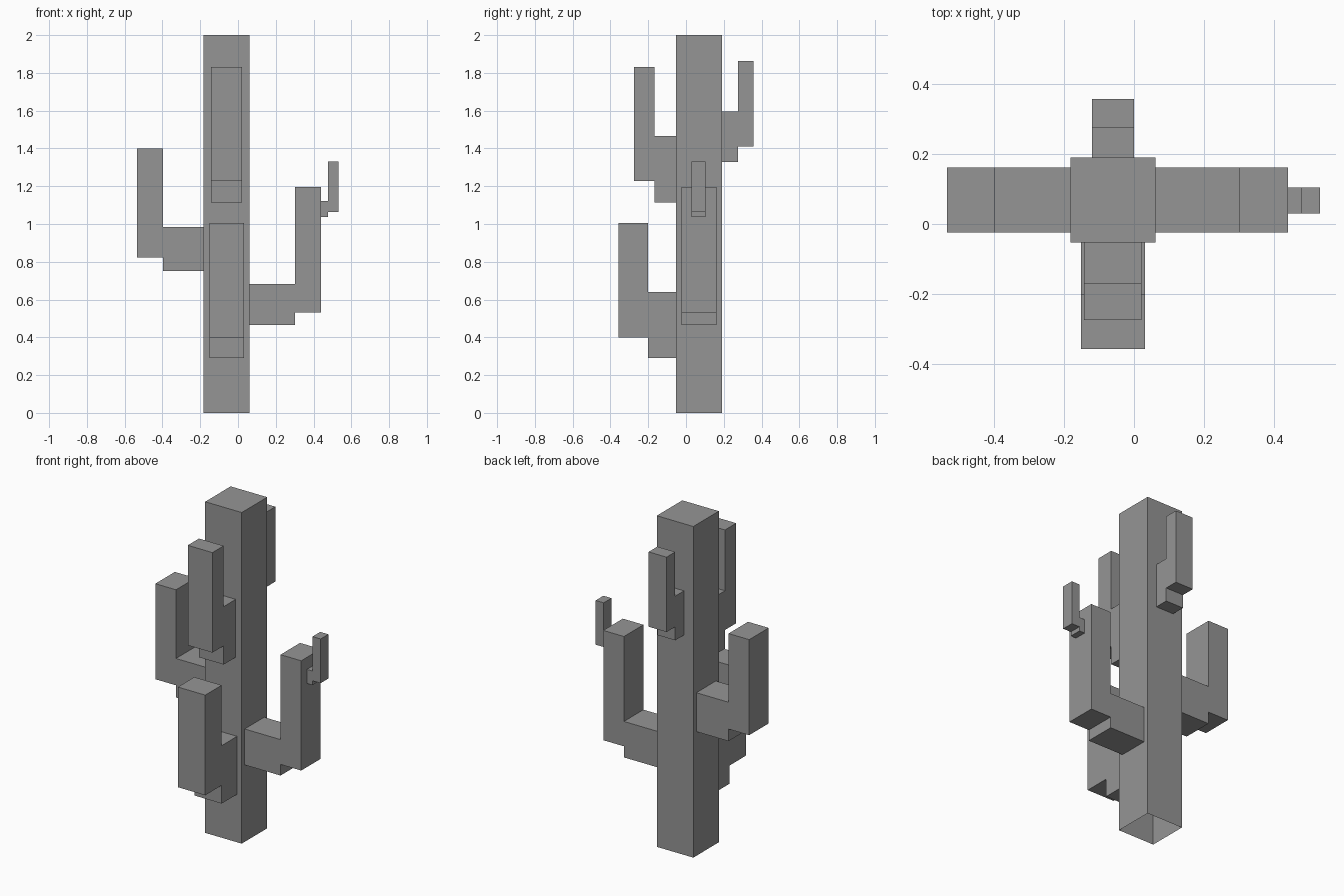
import bpy
import bmesh
from mathutils import Vector

cube = bpy.data.objects.get("Cube")
if cube:
    bpy.data.objects.remove(cube, do_unlink=True)

# One plain grey for the whole plant
GREY = (0.3, 0.3, 0.3, 1.0)
grey = bpy.data.materials.new("stone grey")
grey.use_nodes = True
grey.diffuse_color = GREY
grey.node_tree.nodes["Principled BSDF"].inputs["Base Color"].default_value = GREY


def finish(name, bm):
    bmesh.ops.recalc_face_normals(bm, faces=bm.faces)
    mesh = bpy.data.meshes.new(name)
    bm.to_mesh(mesh)
    bm.free()
    mesh.materials.append(grey)
    obj = bpy.data.objects.new(name, mesh)
    bpy.context.collection.objects.link(obj)
    return obj


def trunk(name, x, y, z):
    """Square column, open underneath."""
    bm = bmesh.new()
    base = bm.faces.new([bm.verts.new((a, b, z[0])) for a, b in
                         ((x[0], y[0]), (x[1], y[0]), (x[1], y[1]), (x[0], y[1]))])
    top = bmesh.ops.extrude_face_region(bm, geom=[base], use_keep_orig=True)
    verts = [v for v in top["geom"] if isinstance(v, bmesh.types.BMVert)]
    bmesh.ops.translate(bm, verts=verts, vec=(0, 0, z[1] - z[0]))
    bmesh.ops.delete(bm, geom=[base], context='FACES_ONLY')
    return finish(name, bm)


def arm(name, axis, reach, stub, upright, width):
    """Stepped L profile along axis, extruded sideways across width.
    reach: root, elbow and tip; stub and upright: bottom and top heights."""
    root, elbow, tip = reach
    profile = [(root, stub[0]), (elbow, stub[0]), (elbow, upright[0]),
               (tip, upright[0]), (tip, upright[1]), (elbow, upright[1]),
               (elbow, stub[1]), (root, stub[1])]
    along_x = axis == "x"
    bm = bmesh.new()
    side = bm.faces.new([bm.verts.new((d, width[0], z) if along_x else (width[0], d, z))
                         for d, z in profile])
    far = bmesh.ops.extrude_face_region(bm, geom=[side], use_keep_orig=True)
    verts = [v for v in far["geom"] if isinstance(v, bmesh.types.BMVert)]
    span = width[1] - width[0]
    bmesh.ops.translate(bm, verts=verts,
                        vec=Vector((0, span, 0) if along_x else (span, 0, 0)))
    return finish(name, bm)


# Main column
trunk("trunk", (-0.182, 0.062), (-0.053, 0.19), (0, 2))

# Side arms, with a small twig on the left one
arm("right_arm", "x", (-0.182, -0.397, -0.535), (0.75, 0.985), (0.823, 1.4), (-0.025, 0.161))
arm("left_arm", "x", (0.062, 0.302, 0.44), (0.465, 0.682), (0.532, 1.195), (-0.025, 0.161))
arm("left_twig", "x", (0.44, 0.477, 0.531), (1.037, 1.122), (1.063, 1.33), (0.03, 0.104))

# Front and back arms
arm("front_lower_arm", "y", (-0.053, -0.2, -0.357), (0.29, 0.64), (0.4, 1.005), (-0.152, 0.031))
arm("front_upper_arm", "y", (-0.053, -0.168, -0.275), (1.115, 1.465), (1.228, 1.832), (-0.143, 0.022))
arm("back_arm", "y", (0.19, 0.274, 0.357), (1.328, 1.595), (1.41, 1.862), (-0.12, 0.0))
